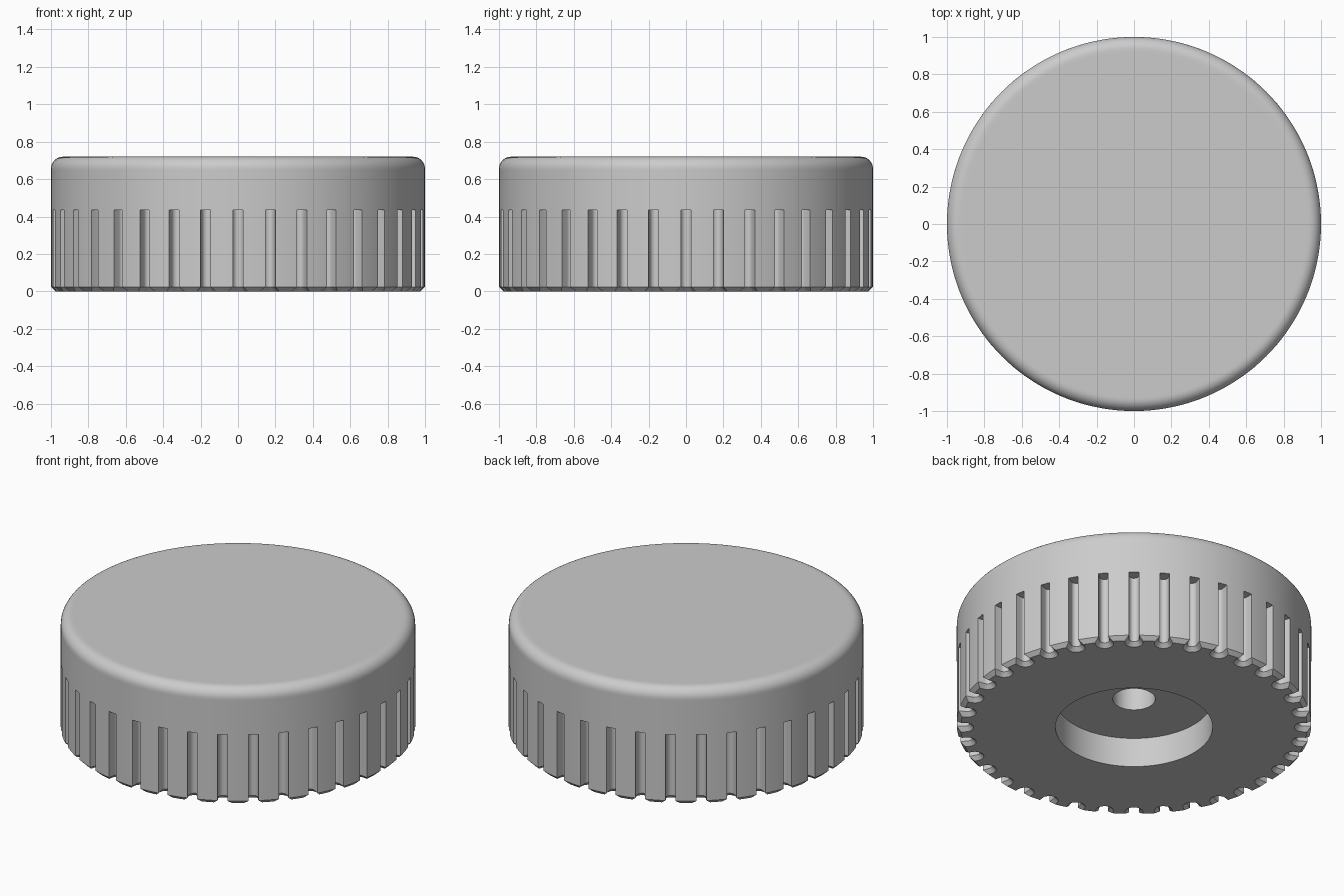
import bpy, bmesh
from math import sin, cos, pi, radians
from mathutils import Matrix, Vector

if "Cube" in bpy.data.objects:
    bpy.data.objects.remove(bpy.data.objects["Cube"])

HEIGHT = 0.72
FILLET = 0.065
CHAMFER = 0.023
GROOVES = 36
GROOVE_TOP = 0.435
GROOVE_HALF = 0.028

grey = bpy.data.materials.new("plain grey")
grey.use_nodes = True
colour = (0.6, 0.6, 0.6, 1)
grey.diffuse_color = colour
grey.node_tree.nodes["Principled BSDF"].inputs["Base Color"].default_value = colour


def make_object(name, bm):
    bmesh.ops.recalc_face_normals(bm, faces=bm.faces)
    mesh = bpy.data.meshes.new(name)
    bm.to_mesh(mesh)
    bm.free()
    mesh.materials.append(grey)
    obj = bpy.data.objects.new(name, mesh)
    bpy.context.collection.objects.link(obj)
    return obj


# Cap body: lathed half section with centre bore, recess, chamfer and rounded top
profile = [(0, 0.45), (0.12, 0.45), (0.12, 0.183), (0.443, 0.183), (0.443, 0),
           (1 - CHAMFER, 0), (1, CHAMFER), (1, HEIGHT - FILLET - 0.01)]
for i in range(9):
    a = i * pi / 16
    profile.append((1 - FILLET + FILLET * cos(a), HEIGHT - FILLET + FILLET * sin(a)))
profile += [(0.92, HEIGHT), (0, HEIGHT)]

bm = bmesh.new()
verts = [bm.verts.new((0, -r, z)) for r, z in profile]
edges = [bm.edges.new(pair) for pair in zip(verts, verts[1:])]
bmesh.ops.spin(bm, geom=verts + edges, axis=(0, 0, 1), cent=(0, 0, 0),
               angle=2 * pi, steps=144, use_merge=True)
bmesh.ops.remove_doubles(bm, verts=bm.verts, dist=0.0001)
body = make_object("knurled_cap", bm)


# Grip grooves: U-shaped slots that flare out at the bottom edge
def groove_ring(bm, z, half, turn):
    centre = 0.955
    pts = [(1.1, half)]
    for i in range(13):
        a = pi / 2 + pi * i / 12
        pts.append((centre + half * cos(a), half * sin(a)))
    pts.append((1.1, -half))
    return [bm.verts.new(turn @ Vector((x, y, z))) for x, y in pts]


bm = bmesh.new()
for k in range(GROOVES):
    turn = Matrix.Rotation(radians(k * 360 / GROOVES), 3, "Z")
    rings = [groove_ring(bm, -0.01, GROOVE_HALF + CHAMFER + 0.01, turn),
             groove_ring(bm, CHAMFER, GROOVE_HALF, turn),
             groove_ring(bm, GROOVE_TOP, GROOVE_HALF, turn)]
    for low, high in zip(rings, rings[1:]):
        for i in range(len(low)):
            j = (i + 1) % len(low)
            bm.faces.new((low[i], low[j], high[j], high[i]))
    bm.faces.new(rings[0])
    bm.faces.new(rings[-1])
cutter = make_object("groove_cutter", bm)
cutter.hide_render = True

# Cut the grooves and smooth the rounded surfaces
cut = body.modifiers.new("grooves", "BOOLEAN")
cut.operation = "DIFFERENCE"
cut.solver = "EXACT"
cut.object = cutter
bpy.ops.object.select_all(action="DESELECT")
body.select_set(True)
bpy.context.view_layer.objects.active = body
bpy.ops.object.modifier_apply(modifier=cut.name)
bpy.data.objects.remove(cutter)
bpy.ops.object.shade_smooth_by_angle(angle=radians(30))
